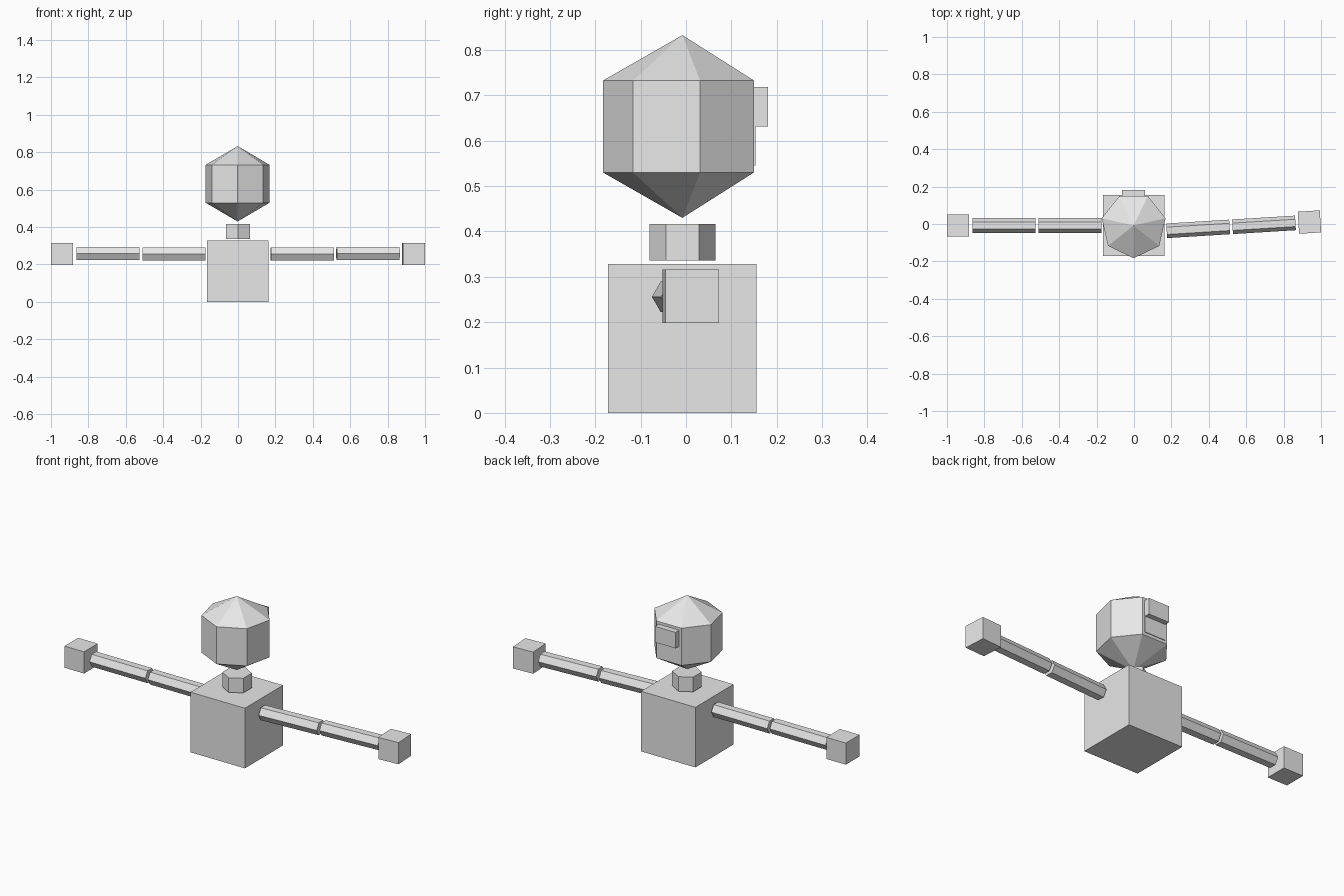
import bpy, bmesh, math
from mathutils import Matrix

if "Cube" in bpy.data.objects:
    bpy.data.objects.remove(bpy.data.objects["Cube"])

grey = bpy.data.materials.new("plain grey")
grey.diffuse_color = (0.8, 0.8, 0.8, 1)
grey.use_nodes = True
grey.node_tree.nodes["Principled BSDF"].inputs["Base Color"].default_value = grey.diffuse_color
CY = -0.008  # depth of the centre line


def finish(name, bm, matrix=Matrix()):
    bmesh.ops.recalc_face_normals(bm, faces=bm.faces)
    me = bpy.data.meshes.new(name)
    bm.to_mesh(me)
    bm.free()
    me.materials.append(grey)
    ob = bpy.data.objects.new(name, me)
    ob.matrix_world = matrix
    bpy.context.collection.objects.link(ob)


def box(name, centre, size, turn=0):
    bm = bmesh.new()
    bmesh.ops.create_cube(bm, size=1)
    bmesh.ops.scale(bm, vec=size, verts=bm.verts)
    finish(name, bm, Matrix.Translation(centre) @ Matrix.Rotation(turn, 4, 'Z'))


def prism(name, centre, sides, radius, length, matrix=Matrix(), tip=0):
    """Prism along z with one corner at -y and optional pointed ends."""
    bm = bmesh.new()
    rings = []
    for z in (-length / 2, length / 2):
        angles = [2 * math.pi * i / sides - math.pi / 2 for i in range(sides)]
        rings.append([bm.verts.new((radius * math.cos(a), radius * math.sin(a), z))
                      for a in angles])
    low, high = rings
    for i in range(sides):
        j = (i + 1) % sides
        bm.faces.new((low[i], low[j], high[j], high[i]))
    for ring, sign in ((low, -1), (high, 1)):
        if tip:
            apex = bm.verts.new((0, 0, sign * (length / 2 + tip)))
            for i in range(sides):
                bm.faces.new((ring[i], ring[(i + 1) % sides], apex))
        else:
            bm.faces.new(ring)
    finish(name, bm, Matrix.Translation(centre) @ matrix)


# Torso, neck and floating head with pointed crown and chin
box("torso", (-0.002, CY, 0.164), (0.328, 0.328, 0.328))
prism("neck", (0, CY, 0.376), 6, 0.073, 0.08)
prism("head", (-0.002, CY, 0.6315), 7, 0.175, 0.203, tip=0.1)

# Blocks on the rear of the head
box("upper_face_block", (-0.002, 0.145, 0.675), (0.124, 0.072, 0.087))
box("lower_face_block", (-0.002, 0.117, 0.589), (0.124, 0.073, 0.087))

# Straight arm on one side, slightly turned arm on the other
along_x = Matrix.Rotation(math.pi / 2, 4, 'Y')
turn = math.radians(3.5)
for side, angle, start in (("left", 0, CY), ("right", turn, -0.047)):
    sign = -1 if side == "left" else 1
    for part, x, z in (("upper_arm", 0.343, 0.256), ("forearm", 0.695, 0.259)):
        y = start + math.tan(angle) * x
        prism(f"{side}_{part}", (sign * x, y, z), 6, 0.039, 0.337,
              Matrix.Rotation(angle, 4, 'Z') @ along_x)
    hand_x = 0.938 if angle else 0.941
    box(f"{side}_hand", (sign * hand_x, start + math.tan(angle) * hand_x, 0.257),
        (0.118, 0.118, 0.118), angle)
